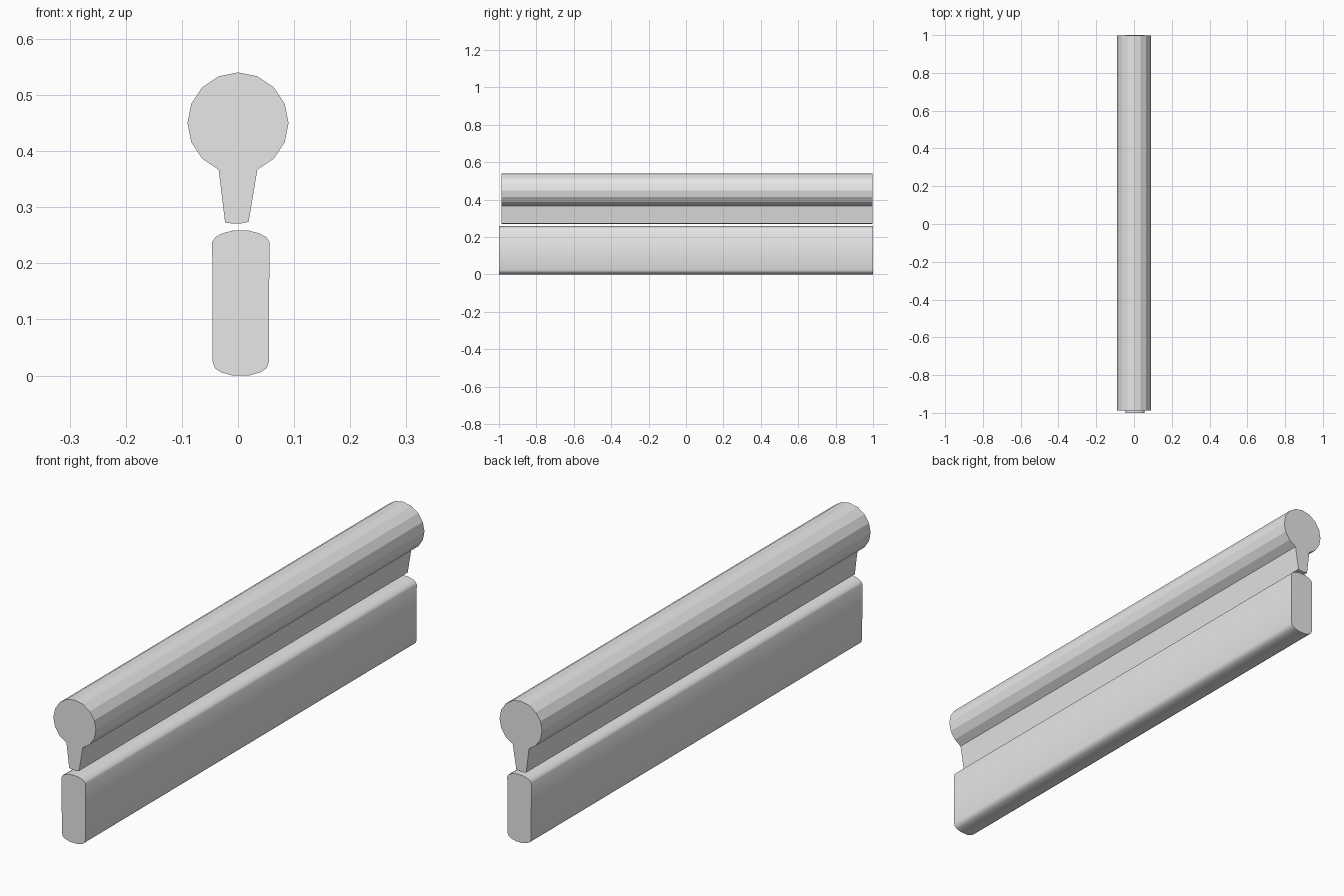
import bpy, bmesh
from math import sin, cos, radians

cube = bpy.data.objects.get("Cube")
if cube:
    bpy.data.objects.remove(cube, do_unlink=True)

# One plain grey for everything
grey = bpy.data.materials.new("plain_grey")
grey.use_nodes = True
colour = (0.8, 0.8, 0.8, 1.0)
grey.diffuse_color = colour
grey.node_tree.nodes["Principled BSDF"].inputs["Base Color"].default_value = colour


def extrude_profile(name, profile, y_front, y_back, smooth):
    """Extrude an x/z outline along y, with flat end caps."""
    bm = bmesh.new()
    front = bm.faces.new([bm.verts.new((x, y_front, z)) for x, z in profile])
    result = bmesh.ops.extrude_face_region(bm, geom=[front], use_keep_orig=True)
    moved = [v for v in result["geom"] if isinstance(v, bmesh.types.BMVert)]
    bmesh.ops.translate(bm, vec=(0, y_back - y_front, 0), verts=moved)
    bmesh.ops.recalc_face_normals(bm, faces=bm.faces[:])
    for face in bm.faces:
        face.smooth = smooth and abs(face.normal.y) < 0.5
    mesh = bpy.data.meshes.new(name)
    bm.to_mesh(mesh)
    bm.free()
    mesh.materials.append(grey)
    obj = bpy.data.objects.new(name, mesh)
    bpy.context.collection.objects.link(obj)
    return obj


# Round rail with a tapered stem hanging below it
radius, centre_z, sides = 0.09, 0.45, 16
step = 360 / sides
rail = [(radius * sin(radians(step * i)), centre_z - radius * cos(radians(step * i)))
        for i in range(1, sides)]
stem = [(-0.023, 0.273), (-0.011, 0.271), (0.006, 0.271), (0.019, 0.274)]
extrude_profile("rail_with_stem", rail + stem, -0.987, 0.998, smooth=False)

# Flat bar below with rounded long edges
bar_half = [(0.015, 0.0), (0.036, 0.006), (0.046, 0.013), (0.05, 0.024),
            (0.051, 0.238), (0.046, 0.246), (0.034, 0.253), (0.015, 0.258)]
offset = 0.005
bar = [(x + offset, z) for x, z in bar_half]
bar += [(offset - x, z) for x, z in reversed(bar_half)]
extrude_profile("lower_bar", bar, -1.0, 1.0, smooth=True)
